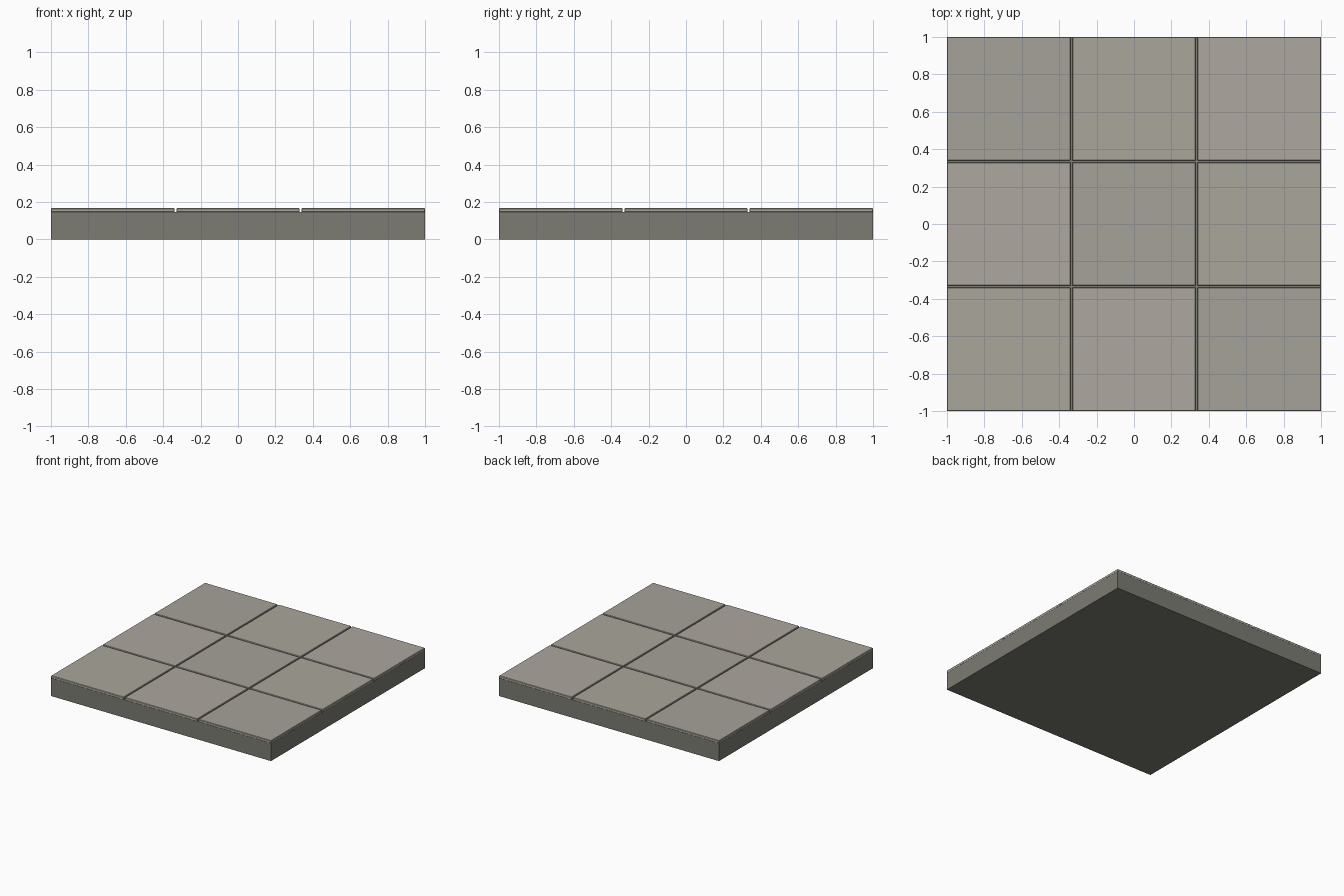
import bpy

if "Cube" in bpy.data.objects:
    bpy.data.objects.remove(bpy.data.objects["Cube"])

BASE_TOP = 0.147
TILE_H = 0.02
TILE = 0.66
PITCH = 0.67


def material(name, rgb):
    m = bpy.data.materials.new(name)
    m.diffuse_color = (*rgb, 1)
    m.use_nodes = True
    m.node_tree.nodes["Principled BSDF"].inputs["Base Color"].default_value = m.diffuse_color
    return m


def box(name, center, size, mat, bevel=0):
    bpy.ops.mesh.primitive_cube_add(size=1, location=center)
    ob = bpy.context.object
    ob.name = name
    ob.scale = size
    bpy.ops.object.transform_apply(location=False, rotation=False, scale=True)
    ob.data.materials.append(mat)
    if bevel:
        mod = ob.modifiers.new("edge_chamfer", "BEVEL")
        mod.width = bevel
        mod.segments = 1
    return ob


grout = material("grout", (0.20, 0.20, 0.17))
stones = [
    material("stone_grey", (0.38, 0.36, 0.325)),
    material("stone_green", (0.40, 0.385, 0.33)),
    material("stone_warm", (0.42, 0.385, 0.345)),
]

# Foundation slab
box("base_slab", (0, 0, BASE_TOP / 2), (2, 2, BASE_TOP), grout)

# Three by three paving tiles, colours running diagonally
for j in range(3):
    for i in range(3):
        box(f"paving_tile_{j}_{i}",
            ((i - 1) * PITCH, (j - 1) * PITCH, BASE_TOP + TILE_H / 2 - 0.001),
            (TILE, TILE, TILE_H + 0.002),
            stones[(i + j - 2) % 3], bevel=0.003)
